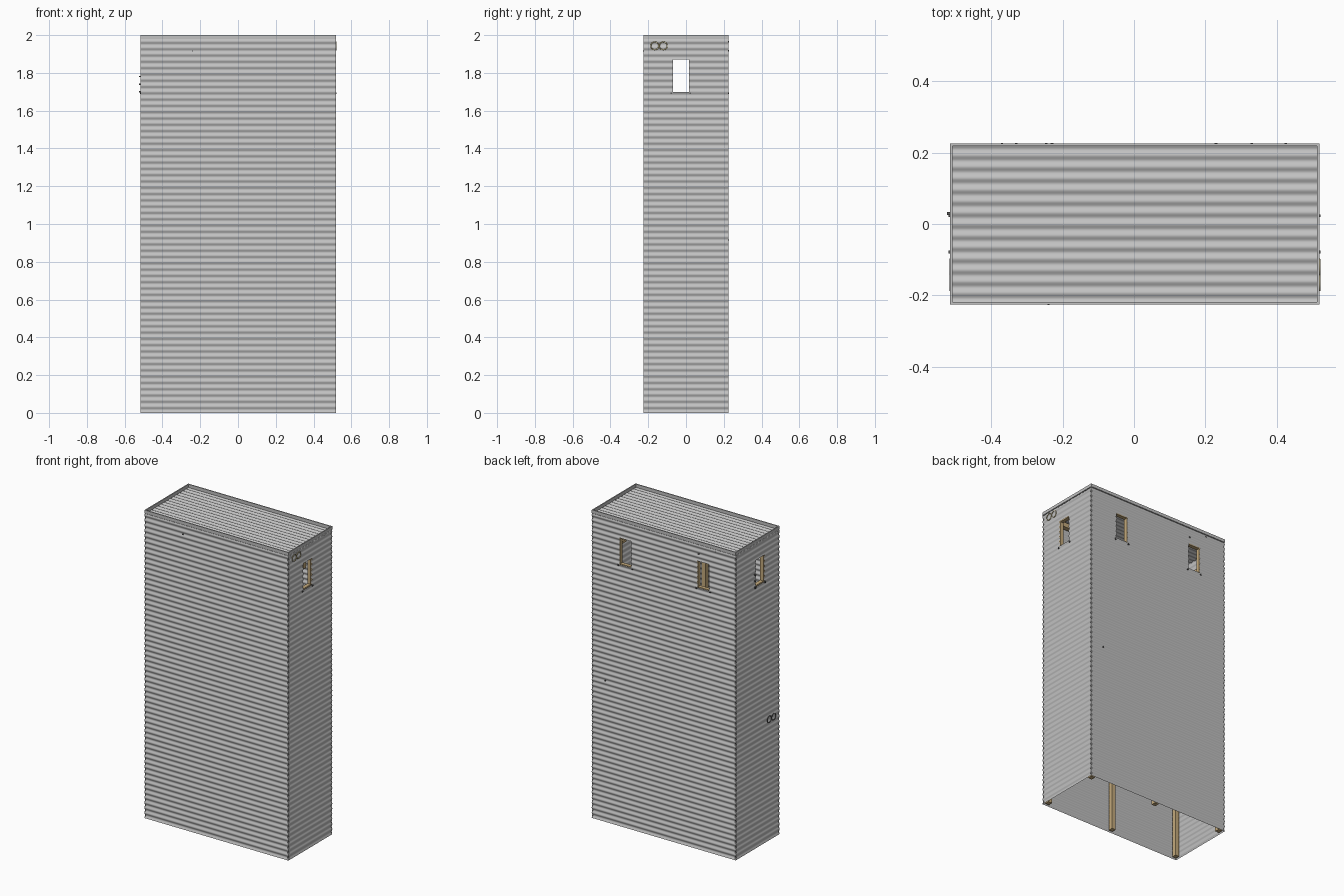
import bpy, bmesh, math
from mathutils import Vector

if "Cube" in bpy.data.objects:
    bpy.data.objects.remove(bpy.data.objects["Cube"], do_unlink=True)

X0, X1, Y = -0.515, 0.52, 0.225      # outer planes of the shell
MID = (X0 + X1) / 2
TOP = 2.0
WAVE = 0.003                         # corrugation amplitude
SILL, HEAD = 1.70, 1.87              # window heights


def material(name, rgb):
    m = bpy.data.materials.new(name)
    m.use_nodes = True
    m.diffuse_color = (*rgb, 1)
    m.node_tree.nodes["Principled BSDF"].inputs["Base Color"].default_value = (*rgb, 1)
    return m


STEEL = material("galvanised steel", (0.54, 0.54, 0.54))
WOOD = material("tan timber", (0.55, 0.40, 0.20))
DARK = material("dark metal", (0.10, 0.10, 0.10))
BRASS = material("pale brass", (0.55, 0.47, 0.24))


def finish(name, bm, mat, smooth=False):
    mesh = bpy.data.meshes.new(name)
    bm.to_mesh(mesh)
    bm.free()
    mesh.materials.append(mat)
    ob = bpy.data.objects.new(name, mesh)
    bpy.context.collection.objects.link(ob)
    if smooth:
        bpy.ops.object.select_all(action="DESELECT")
        ob.select_set(True)
        bpy.context.view_layer.objects.active = ob
        bpy.ops.object.shade_smooth_by_angle(angle=math.radians(45))
    return ob


def box(name, lo, hi, mat):
    bm = bmesh.new()
    bmesh.ops.create_cube(bm, size=1)
    for v in bm.verts:
        v.co = [l + (c + 0.5) * (h - l) for c, l, h in zip(v.co, lo, hi)]
    return finish(name, bm, mat)


def sheet(name, place, outward, u_cuts, length, waves, hole=None):
    """Corrugated sheet; place(u, v, depth) gives the position, hole tests a cell."""
    bm = bmesh.new()
    rows = waves * 8
    grid = []
    for j in range(rows + 1):
        depth = WAVE * (math.cos(2 * math.pi * j / 8) - 1)
        grid.append([bm.verts.new(place(u, length * j / rows, depth)) for u in u_cuts])
    for j in range(rows):
        for i in range(len(u_cuts) - 1):
            u = (u_cuts[i] + u_cuts[i + 1]) / 2
            if hole and hole(u, length * (j + 0.5) / rows):
                continue
            bm.faces.new((grid[j][i], grid[j][i + 1], grid[j + 1][i + 1], grid[j + 1][i]))
    bm.normal_update()
    wrong = [f for f in bm.faces if f.normal.dot(Vector(outward)) < 0]
    bmesh.ops.reverse_faces(bm, faces=wrong)
    return finish(name, bm, STEEL, smooth=True)


def window_hole(spans):
    return lambda u, v: SILL < v < HEAD and any(a < u < b for a, b in spans)


# Corrugated walls with window openings
BACK_WINDOWS = [(-0.322, -0.238), (0.238, 0.322)]
SIDE_WINDOW = (-0.07, 0.015)
back_cuts = [X0] + [c for span in BACK_WINDOWS for c in span] + [X1]
side_cuts = [-Y, *SIDE_WINDOW, Y]
sheet("front_wall", lambda u, v, d: (u, -Y - d, v), (0, -1, 0), [X0, X1], TOP, 60)
sheet("back_wall", lambda u, v, d: (u, Y + d, v), (0, 1, 0), back_cuts, TOP, 60,
      window_hole(BACK_WINDOWS))
sheet("left_wall", lambda u, v, d: (X1 + d, u, v), (1, 0, 0), side_cuts, TOP, 60,
      window_hole([SIDE_WINDOW]))
sheet("right_wall", lambda u, v, d: (X0 - d, u, v), (-1, 0, 0), side_cuts, TOP, 60,
      window_hole([SIDE_WINDOW]))

# Recessed corrugated roof
sheet("roof", lambda u, v, d: (u, v - Y, 1.978 + d), (0, 0, 1), [X0, X1], 2 * Y, 14)

# Flashing around the top edge
T, H = 0.007, 0.02
for name, y in (("front", -Y), ("back", Y - T)):
    box(name + "_flashing", (X0, y, TOP - H), (X1, y + T, TOP), STEEL)
for name, x in (("right", X0), ("left", X1 - T)):
    box(name + "_flashing", (x, -Y, TOP - H), (x + T, Y, TOP), STEEL)

# Timber posts and top rails inside
for side, sy in (("front", -1), ("back", 1)):
    ys = sorted((sy * 0.183, sy * 0.213))
    for label, x in (("right", X0 + 0.025), ("middle", MID), ("left", X1 - 0.025)):
        box(f"{side}_{label}_post", (x - 0.014, ys[0], 0.004), (x + 0.014, ys[1], 1.965), WOOD)
    box(f"{side}_top_rail", (X0 + 0.04, ys[0], 1.935), (X1 - 0.04, ys[1], 1.965), WOOD)


def window_frame(name, span, place):
    """Timber lining behind the sheet and two sill brackets outside it."""
    a, b = span
    w = 0.015
    pieces = {
        "jamb_a": (a - w, a, SILL - w, HEAD + w),
        "jamb_b": (b, b + w, SILL - w, HEAD + w),
        "header": (a, b, HEAD, HEAD + w),
        "sill": (a, b, SILL - w, SILL),
    }
    for part, (u0, u1, z0, z1) in pieces.items():
        place(f"{name}_{part}", u0, u1, z0, z1, -0.032, -0.008, WOOD)
    for k, u in enumerate((a - 0.008, b + 0.008)):
        place(f"{name}_bracket_{k}", u - 0.004, u + 0.004, SILL - 0.012, SILL - 0.003,
              -0.008, 0.004, DARK)


def on_back(name, u0, u1, z0, z1, d0, d1, mat):
    box(name, (u0, Y + d0, z0), (u1, Y + min(d1, 0.002), z1), mat)


def on_left(name, u0, u1, z0, z1, d0, d1, mat):
    box(name, (X1 + d0, u0, z0), (X1 + min(d1, 0.002), u1, z1), mat)


def on_right(name, u0, u1, z0, z1, d0, d1, mat):
    box(name, (X0 - d1, u0, z0), (X0 - d0, u1, z1), mat)


window_frame("back_right_window", BACK_WINDOWS[0], on_back)
window_frame("back_left_window", BACK_WINDOWS[1], on_back)
window_frame("left_window", SIDE_WINDOW, on_left)
window_frame("right_window", SIDE_WINDOW, on_right)

# Small catches beside the right window
for k, z in enumerate((1.70, 1.74, 1.78)):
    on_right(f"right_window_catch_{k}", 0.025, 0.034, z - 0.003, z + 0.003, -0.004, 0.009, DARK)


# Paired rings on the end walls
def ring(name, x, y, z, mat):
    bpy.ops.mesh.primitive_torus_add(
        major_radius=0.021, minor_radius=0.0025, major_segments=16, minor_segments=6,
        location=(x, y, z), rotation=(0, math.pi / 2, 0))
    ob = bpy.context.object
    ob.name = name
    ob.data.materials.append(mat)
    bpy.ops.object.shade_smooth_by_angle(angle=math.radians(60))


for k, y in enumerate((-0.165, -0.12)):
    ring(f"left_wall_ring_{k}", X1, y, 1.943, BRASS)
    ring(f"right_wall_ring_{k}", X0, y, 0.785, DARK)

# Bolts on the long walls
for k, (x, z) in enumerate(((0.425, 0.915), (-0.37, 1.965), (-0.246, 1.917))):
    on_back(f"back_bolt_{k}", x - 0.003, x + 0.003, z - 0.003, z + 0.003, -0.008, 0.002, DARK)
box("front_bolt", (-0.243, -Y - 0.002, 1.912), (-0.237, -Y + 0.008, 1.918), DARK)
